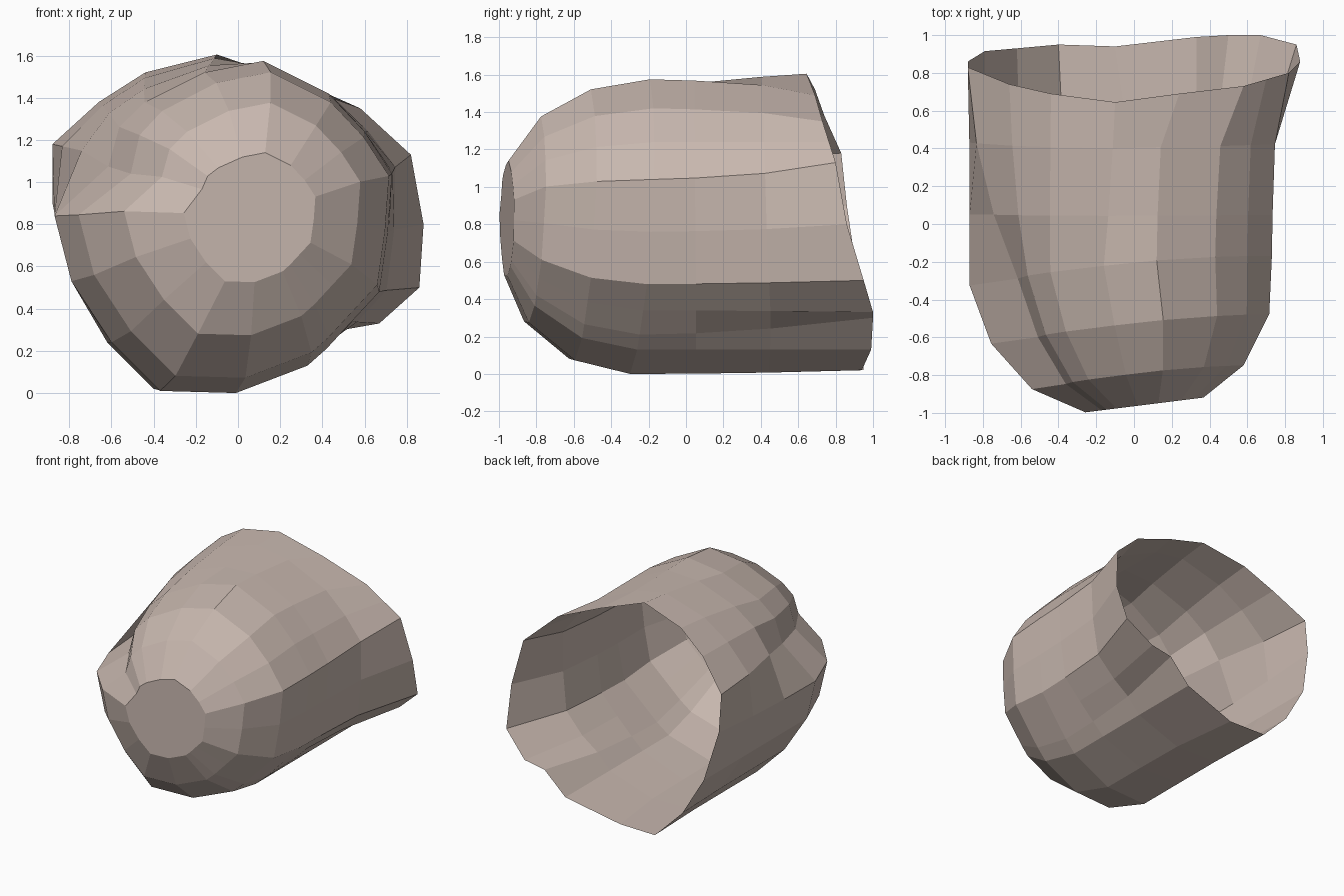
import bpy, bmesh

if "Cube" in bpy.data.objects:
    bpy.data.objects.remove(bpy.data.objects["Cube"])

# Cross-section of the middle of the body (x, z), clockwise from the top
MID = [(.12, 1.575), (.43, 1.42), (.60, 1.24), (.73, 1.04), (.71, .76), (.67, .48),
       (.54, .34), (.42, .21), (.33, .13), (-.01, .0), (-.37, .01), (-.60, .24),
       (-.79, .53), (-.87, .84), (-.65, 1.13), (-.58, 1.29), (-.45, 1.39), (-.16, 1.52)]

# Wavy open rim at the back (x, y, z), matching the section point for point
RIM = [(.24, .69, 1.49), (.58, .73, 1.35), (.70, .765, 1.24), (.82, .80, 1.13),
       (.88, .86, .80), (.86, .95, .50), (.67, 1.0, .33), (.50, 1.0, .30),
       (.33, .99, .13), (-.10, .94, .02), (-.40, .95, .02), (-.62, .93, .24),
       (-.79, .915, .53), (-.88, .86, .90), (-.88, .83, 1.18),
       (-.66, .74, 1.38), (-.44, .69, 1.52), (-.10, .645, 1.605)]

# Rounded front rings: y, x tilt, z tilt, scale, centre x, centre z, dent
FRONT = [(-.965, .125, 0, .39, .055, .83, .0),
         (-.82, .106, .05, .70, .02, .82, .05),
         (-.56, .10, .05, .92, -.02, .79, .09),
         (-.25, .09, .06, 1.0, -.07, .78, .07)]

# Rings behind the middle: y, blend to the rim, blend in the flared upper left
BACK = [(.05, .08, .40), (.43, .36, .80)]
DENT = {14: 1.0, 15: .5, 16: .2}
FLARE = {14, 15, 16, 17}

bm = bmesh.new()
rings = []
for y, kx, kz, s, cx, cz, dent in FRONT:
    ring = []
    for i, (mx, mz) in enumerate(MID):
        d = dent * DENT.get(i, 0)
        x = cx + (mx + .07) * s + d * .5
        z = cz + (mz - .78) * s - d * .8
        ring.append(bm.verts.new((x, y + kx * x + kz * (z - .8), max(z, 0))))
    rings.append(ring)

for y, t, t_left in BACK:
    ring = []
    for i, ((mx, mz), (rx, ry, rz)) in enumerate(zip(MID, RIM)):
        b = t_left if i in FLARE else t
        bx = b if i in FLARE else t * .5
        yy = y + (ry - .85) * t * .4
        ring.append(bm.verts.new((mx + (rx - mx) * bx, yy, mz + (rz - mz) * b)))
    rings.append(ring)
rings.append([bm.verts.new(p) for p in RIM])

# Skin the rings and close only the front
n = len(MID)
for a, b in zip(rings, rings[1:]):
    for i in range(n):
        j = (i + 1) % n
        bm.faces.new((a[i], b[i], b[j], a[j]))
bm.faces.new(rings[0])
bmesh.ops.recalc_face_normals(bm, faces=bm.faces[:])

mesh = bpy.data.meshes.new("hollow_shell")
bm.to_mesh(mesh)
bm.free()
shell = bpy.data.objects.new("hollow_shell", mesh)
bpy.context.collection.objects.link(shell)

# Outward normals: the front cap must face -y
cap = min(mesh.polygons, key=lambda p: p.center.y)
if cap.normal.y > 0:
    mesh.flip_normals()

# Warm grey-brown surface
mat = bpy.data.materials.new("warm_clay")
mat.diffuse_color = (.58, .48, .43, 1)
mat.use_nodes = True
mat.node_tree.nodes["Principled BSDF"].inputs["Base Color"].default_value = mat.diffuse_color
mesh.materials.append(mat)
